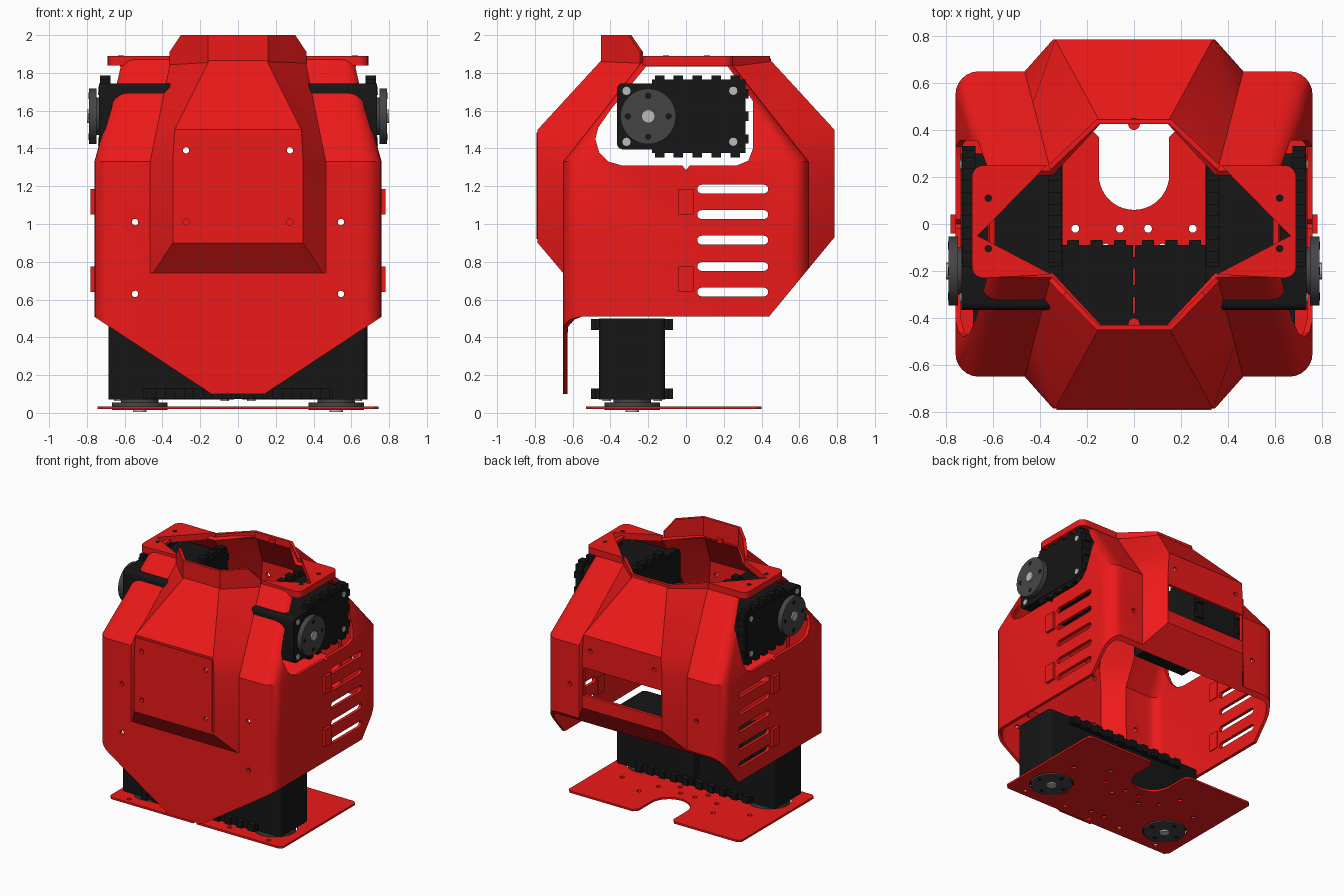
import bpy, bmesh, math
from mathutils import Matrix, Vector

if "Cube" in bpy.data.objects:
    bpy.data.objects.remove(bpy.data.objects["Cube"])

def material(name, rgb):
    m = bpy.data.materials.new(name)
    m.diffuse_color = (*rgb, 1)
    m.use_nodes = True
    m.node_tree.nodes["Principled BSDF"].inputs["Base Color"].default_value = m.diffuse_color
    return m

RED = material("red", (0.85, 0.01, 0.01))
BLACK = material("black", (0.008, 0.008, 0.008))
GREY = material("dark_grey", (0.06, 0.06, 0.06))
STEEL = material("steel", (0.5, 0.5, 0.5))

def finish(name, bm, mat):
    me = bpy.data.meshes.new(name)
    bm.to_mesh(me)
    bm.free()
    ob = bpy.data.objects.new(name, me)
    bpy.context.collection.objects.link(ob)
    if mat:
        me.materials.append(mat)
    return ob

def activate(ob):
    bpy.ops.object.select_all(action='DESELECT')
    ob.select_set(True)
    bpy.context.view_layer.objects.active = ob

def smooth(ob):
    activate(ob)
    bpy.ops.object.shade_smooth_by_angle(angle=math.radians(28))

def prism(name, parts, axis='Z', mat=None, matrix=None):
    """parts: (outline, low, high) extruded along the axis."""
    place = {'X': lambda a, b, h: (h, a, b), 'Y': lambda a, b, h: (a, h, b),
             'Z': lambda a, b, h: (a, b, h)}[axis]
    bm = bmesh.new()
    for pts, lo, hi in parts:
        low = [bm.verts.new(place(a, b, lo)) for a, b in pts]
        top = [bm.verts.new(place(a, b, hi)) for a, b in pts]
        bm.faces.new(low[::-1])
        bm.faces.new(top)
        for i in range(len(pts)):
            j = (i + 1) % len(pts)
            bm.faces.new((low[i], low[j], top[j], top[i]))
    bmesh.ops.recalc_face_normals(bm, faces=bm.faces)
    if matrix:
        bm.transform(matrix)
    return finish(name, bm, mat)

def arc(cx, cy, r, a0, a1, n):
    return [(cx + r * math.cos(math.radians(a0 + (a1 - a0) * i / n)),
             cy + r * math.sin(math.radians(a0 + (a1 - a0) * i / n))) for i in range(n + 1)]

def circle(cx, cy, r, n=16):
    return arc(cx, cy, r, 0, 360, n)[:-1]

def rect(x0, x1, y0, y1, r=0):
    if not r:
        return [(x0, y0), (x1, y0), (x1, y1), (x0, y1)]
    return (arc(x1 - r, y1 - r, r, 0, 90, 5) + arc(x0 + r, y1 - r, r, 90, 180, 5)
            + arc(x0 + r, y0 + r, r, 180, 270, 5) + arc(x1 - r, y0 + r, r, 270, 360, 5))

def cut(parts, axis, *targets):
    cutter = prism("cutter", parts, axis)
    cutter.hide_render = True
    for ob in targets:
        activate(ob)
        m = ob.modifiers.new("cut", 'BOOLEAN')
        m.operation, m.solver, m.object = 'DIFFERENCE', 'EXACT', cutter
        bpy.ops.object.modifier_apply(modifier=m.name)
    bpy.data.objects.remove(cutter)

# Torso shell: lofted rings with a faceted bump front and back
# z, half width, half depth, corner radius, bump root x, bump face x, bump depth
RINGS = [(0.10, 0.76, 0.65, 0.10, 0.465, 0.45, 0.65),
         (0.74, 0.76, 0.65, 0.10, 0.465, 0.45, 0.65),
         (0.90, 0.76, 0.65, 0.10, 0.465, 0.345, 0.785),
         (1.33, 0.76, 0.65, 0.10, 0.465, 0.345, 0.785),
         (1.50, 0.714, 0.516, 0.087, 0.43, 0.335, 0.785),
         (1.87, 0.615, 0.225, 0.06, 0.355, 0.15, 0.445)]
bm = bmesh.new()
loops = []
for z, X, Y, r, b2, b, by in RINGS:
    q = arc(X - r, Y - r, r, 0, 90, 6) + [(b2, Y), (b, by)]
    half = q + [(-x, y) for x, y in q[::-1]]
    loops.append([bm.verts.new((x, y, z)) for x, y in half + [(-x, -y) for x, y in half]])
for lo, hi in zip(loops, loops[1:]):
    for i in range(len(lo)):
        j = (i + 1) % len(lo)
        bm.faces.new((lo[i], lo[j], hi[j], hi[i]))
shell = finish("torso_shell", bm, RED)
activate(shell)
sol = shell.modifiers.new("wall", 'SOLIDIFY')
sol.thickness, sol.offset, sol.use_even_offset = 0.024, -1, True
bpy.ops.object.modifier_apply(modifier="wall")

chest = prism("chest_panel", [(rect(-0.33, 0.33, 0.92, 1.485), -0.792, -0.78)], 'Y', RED)

# Open underside: front apron, fillet and slanted back edge
under = [(-0.628, 0), (-0.628, 0.42), (-0.615, 0.465), (-0.59, 0.495), (-0.55, 0.51),
         (0.44, 0.51), (1.0, 1.189), (1.0, 0)]
cut([(under, -1, 1)], 'X', shell)
for s in (1, -1):
    slope = [(s * 0.14, 0), (s * 0.14, 0.1), (s * 0.77, 0.515), (s, 0.515), (s, 0)]
    cut([(slope, -1, -0.5)], 'Y', shell)

# Shoulder openings
opening = [(-0.21, 1.835), (-0.395, 1.61), (-0.465, 1.51), (-0.48, 1.45), (-0.46, 1.38),
           (-0.41, 1.33), (-0.34, 1.31), (-0.02, 1.31), (0, 1.285), (0.02, 1.31),
           (0.27, 1.31), (0.33, 1.335), (0.355, 1.4), (0.355, 1.65), (0.22, 1.835)]
cut([(opening, 0.5, 1), (opening, -1, -0.5)], 'X', shell)

# Vent slots, back window and screw holes
cut([(rect(0.06, 0.435, z - 0.023, z + 0.023, 0.0225), -1, 1)
     for z in (1.185, 1.05, 0.915, 0.775, 0.64)], 'X', shell)
cut([(rect(-0.335, 0.335, 1.03, 1.245), 0.6, 1)], 'Y', shell)
cut([(circle(s * x, z, 0.017, 12), -1, 1) for s in (1, -1)
     for x, z in ((0.545, 1.01), (0.545, 0.63), (0.275, 1.39))], 'Y', shell, chest)
cut([(circle(s * 0.275, 1.01, 0.017, 12), -1, -0.6) for s in (1, -1)], 'Y', shell, chest)
smooth(shell)

# Side clips
prism("side_clips", [(rect(-0.04, 0.04, z, z + 0.135), *sorted((s * 0.73, s * 0.78)))
                     for z in (0.64, 1.05) for s in (1, -1)], 'X', RED)

# Shoulder top plates with screws
for s, side in ((1, "right"), (-1, "left")):
    outline = ([(0.35, -0.215)] + arc(0.64, -0.18, 0.05, -90, 0, 5)
               + arc(0.64, 0.2, 0.05, 0, 90, 5) + [(0.37, 0.25), (0.665, -0.05)])
    prism("shoulder_plate_" + side, [([(s * x, y) for x, y in outline], 1.84, 1.89)], 'Z', RED)
    prism("shoulder_screws_" + side, [(circle(s * 0.62, y, 0.016), 1.87, 1.892)
                                      for y in (0.11, -0.105)], 'Z', BLACK)

# Neck collar at the front, low rim at the back
def rim(name, path):
    bm = bmesh.new()
    path = path + [(-x, y, t) for x, y, t in path[::-1]]
    cols = [(bm.verts.new((x, y, 1.84)), bm.verts.new((x, y, t))) for x, y, t in path]
    for a, b in zip(cols, cols[1:]):
        bm.faces.new((a[0], b[0], b[1], a[1]))
    ob = finish(name, bm, RED)
    m = ob.modifiers.new("wall", 'SOLIDIFY')
    m.thickness, m.offset = 0.022, 0
    return ob

rim("neck_collar", [(0.355, -0.235, 1.91), (0.295, -0.297, 2.0), (0.155, -0.44, 2.0)])
rim("back_rim", [(0.36, 0.24, 1.89), (0.155, 0.435, 1.89)])
prism("rim_tabs", [(circle(0, y, 0.025), 1.85, 1.875) for y in (-0.425, 0.425)], 'Z', RED)

# Foot plate with rear notch, horn holes and screw holes
right = [(0.03, -0.53), (0.72, -0.53), (0.745, -0.505), (0.745, 0.375), (0.72, 0.4),
         (0.18, 0.4), (0.15, 0.37)]
notch = arc(0, 0.21, 0.15, 0, -180, 20)
slit = [(-0.015, -0.53), (-0.015, -0.47), (0.015, -0.47), (0.015, -0.53)]
plate = prism("foot_plate", [(right + notch + [(-x, y) for x, y in right[::-1]] + slit,
                              0.02, 0.035)], 'Z', RED)
cut([(circle(s * 0.52, -0.285, 0.157, 32), -1, 1) for s in (1, -1)]
    + [(circle(s * x, y, 0.017, 12), -1, 1) for s in (1, -1)
       for x, y in ((0.06, -0.02), (0.12, -0.1), (0.25, -0.02), (0.32, 0.12), (0.55, 0.0),
                    (0.06, -0.4), (0.25, -0.46), (0.6, -0.48))], 'Z', plate)

# Servo: local z is the horn axis, body runs along local x
def servo(name, origin, xdir, zdir):
    x, z = Vector(xdir), Vector(zdir)
    m = Matrix.Translation(origin) @ Matrix((x, z.cross(x), z)).transposed().to_4x4()
    parts = [(rect(-0.165, 0.5, -0.175, 0.175, 0.03), -0.43, 0)]
    for lo, hi in ((-0.06, -0.004), (-0.426, -0.37)):
        parts.append((rect(0.02, 0.515, -0.195, 0.195), lo, hi))
        parts += [(rect(c - 0.025, c + 0.025, *sorted((s * 0.19, s * 0.217))), lo, hi)
                  for c in (0.06, 0.16, 0.26, 0.36, 0.46) for s in (1, -1)]
        parts += [(rect(0.51, 0.532, c - 0.025, c + 0.025), lo, hi) for c in (-0.12, 0, 0.12)]
    smooth(prism(name + "_body", parts, 'Z', BLACK, m))
    smooth(prism(name + "_horn", [(circle(0, 0, 0.1, 32), -0.005, 0.02),
                                  (circle(0, 0, 0.147, 40), 0.015, 0.055)], 'Z', GREY, m))
    prism(name + "_horn_holes", [(circle(*p, 0.017, 12), 0.04, 0.056)
                                 for p in circle(0, 0, 0.108, 4)], 'Z', BLACK, m)
    prism(name + "_screws", [(circle(0, 0, 0.036), 0.04, 0.065)]
          + [(circle(a, b, 0.022, 12), -0.01, 0.006) for a in (-0.115, 0.45)
             for b in (-0.135, 0.135)], 'Z', STEEL, m)

for s, side in ((1, "right"), (-1, "left")):
    servo("shoulder_servo_" + side, (s * 0.735, -0.2, 1.57), (0, 1, 0), (s, 0, 0))
    servo("hip_servo_" + side, (s * 0.52, -0.285, 0.07), (-s, 0, 0), (0, 0, -1))
